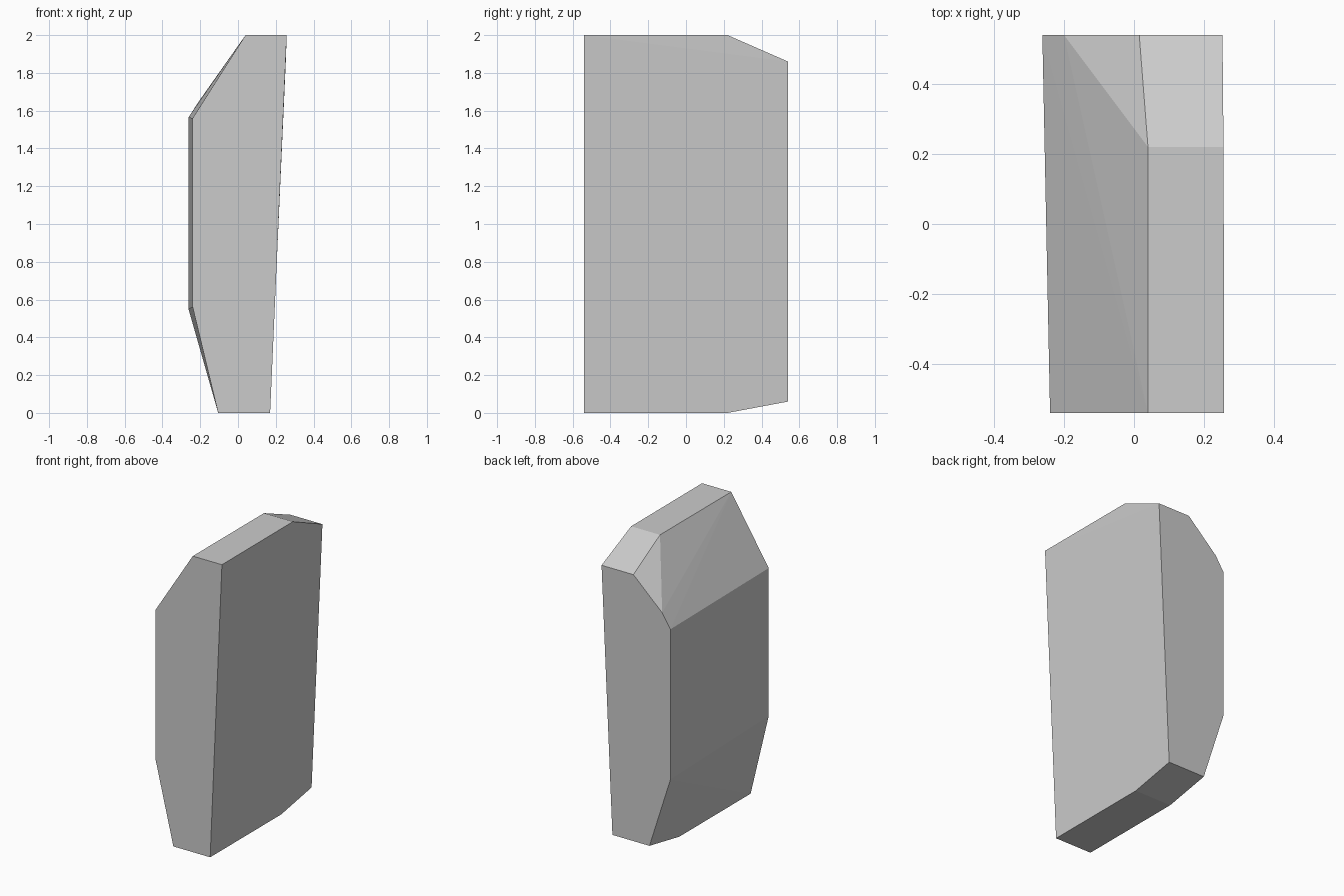
import bpy, bmesh

if "Cube" in bpy.data.objects:
    bpy.data.objects.remove(bpy.data.objects["Cube"])

# Outlines (x, z) of the two end faces, and of the top/bottom break line
front = [(0.17, 0), (-0.105, 0), (-0.24, 0.56), (-0.24, 1.56), (0.04, 2), (0.258, 2)]
middle = [(0.17, 0), (-0.105, 0), (0.04, 2), (0.256, 2)]
back = [(0.172, 0.06), (-0.105, 0.06), (-0.262, 0.55), (-0.262, 1.565),
        (-0.2, 1.66), (0.015, 1.86), (0.253, 1.86)]

# Faceted stone slab: skin the three sections with a convex shell
bm = bmesh.new()
for y, section in ((-0.54, front), (0.22, middle), (0.54, back)):
    for x, z in section:
        bm.verts.new((x, y, z))
hull = bmesh.ops.convex_hull(bm, input=bm.verts)
loose = [v for v in bm.verts if not v.link_faces]
bmesh.ops.delete(bm, geom=loose, context='VERTS')
bmesh.ops.dissolve_limit(bm, angle_limit=0.01, verts=bm.verts, edges=bm.edges)
bmesh.ops.recalc_face_normals(bm, faces=bm.faces)

mesh = bpy.data.meshes.new("stone_slab")
bm.to_mesh(mesh)
bm.free()
slab = bpy.data.objects.new("stone_slab", mesh)
bpy.context.collection.objects.link(slab)
